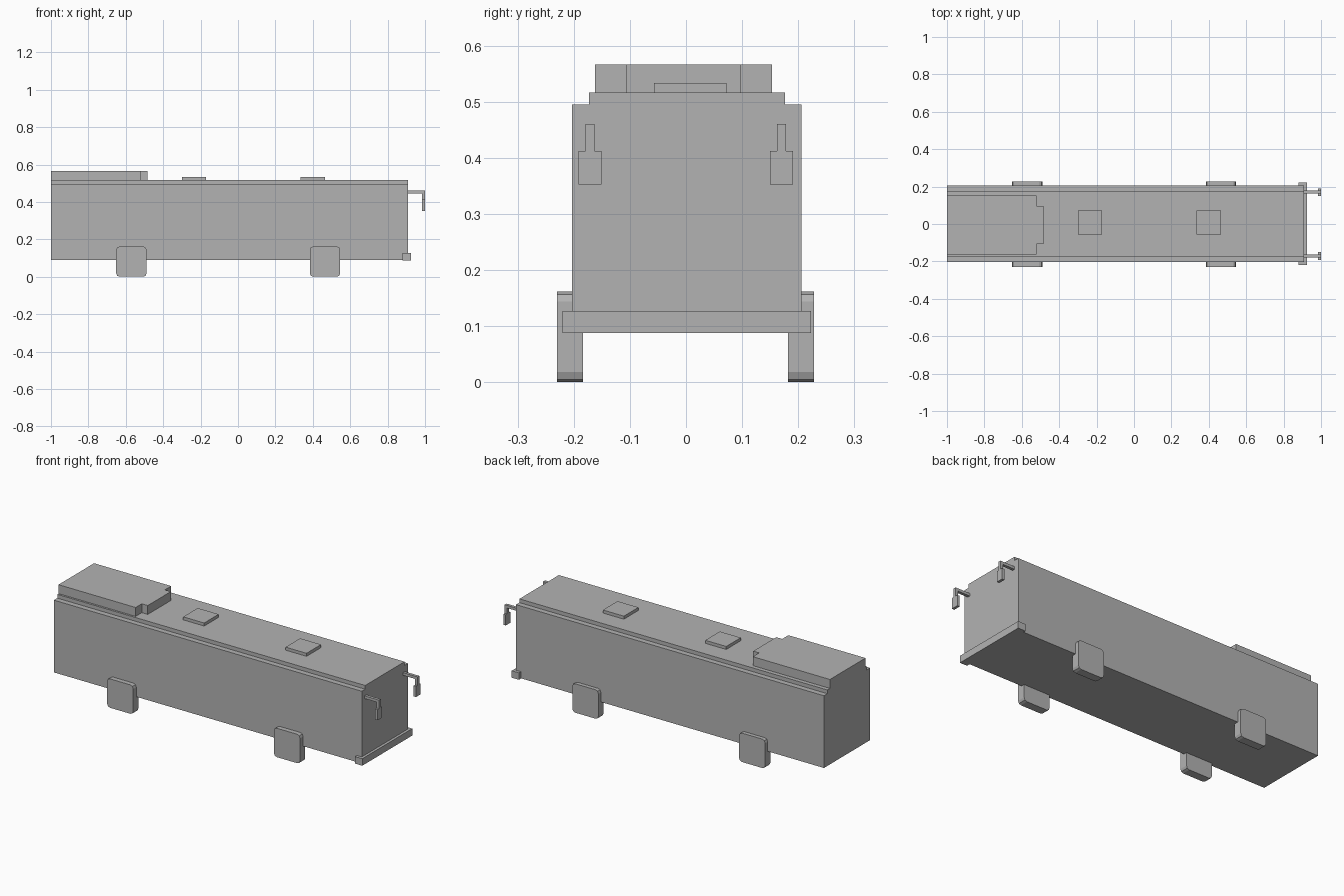
import bpy
import bmesh
from mathutils import Vector

cube = bpy.data.objects.get("Cube")
if cube:
    bpy.data.objects.remove(cube, do_unlink=True)

grey = bpy.data.materials.new("plain_grey")
grey.use_nodes = True
COLOUR = (0.45, 0.45, 0.45, 1)
grey.diffuse_color = COLOUR
grey.node_tree.nodes["Principled BSDF"].inputs["Base Color"].default_value = COLOUR


def finish(name, bm):
    bmesh.ops.recalc_face_normals(bm, faces=bm.faces)
    mesh = bpy.data.meshes.new(name)
    bm.to_mesh(mesh)
    bm.free()
    mesh.materials.append(grey)
    obj = bpy.data.objects.new(name, mesh)
    bpy.context.collection.objects.link(obj)
    return obj


def box(name, x, y, z):
    """Box from (min, max) ranges."""
    bm = bmesh.new()
    bmesh.ops.create_cube(bm, size=1)
    for v in bm.verts:
        v.co = Vector(r[0] if c < 0 else r[1] for r, c in zip((x, y, z), v.co))
    return finish(name, bm)


def prism(name, points, axis, low, high):
    """Extrude a 2D outline along x (outline in y, z) or z (outline in x, y)."""
    bm = bmesh.new()
    place = (lambda a, b: (low, a, b)) if axis == "x" else (lambda a, b: (a, b, low))
    face = bm.faces.new([bm.verts.new(place(a, b)) for a, b in points])
    moved = bmesh.ops.extrude_face_region(bm, geom=[face])["geom"]
    shift = Vector((high - low, 0, 0)) if axis == "x" else Vector((0, 0, high - low))
    bmesh.ops.translate(bm, vec=shift, verts=[g for g in moved if isinstance(g, bmesh.types.BMVert)])
    return finish(name, bm)


# Long body with a stepped roof edge
prism("body", [(-.203, .09), (.206, .09), (.206, .495), (.176, .495),
               (.176, .516), (-.173, .516), (-.173, .495), (-.203, .495)], "x", -1, .91)

# Roof unit with a narrower nose
prism("roof_unit", [(-1, -.162), (-.522, -.162), (-.522, -.107), (-.485, -.107),
                    (-.485, .097), (-.522, .097), (-.522, .153), (-1, .153)], "z", .516, .566)

# Roof hatches
for side, x in (("right", -.235), ("left", .4)):
    box(f"roof_hatch_{side}", (x - .065, x + .065), (-.057, .072), (.51, .533))

# Bumper across the cab end
box("bumper", (.88, .925), (-.22, .223), (.088, .127))

# Blocky wheels with rounded corners
for side, x in (("right", -.57), ("left", .465)):
    for end, y in (("front", (-.23, -.184)), ("back", (.182, .228))):
        wheel = box(f"wheel_{end}_{side}", (x - .081, x + .081), y, (0, .162))
        bm = bmesh.new()
        bm.from_mesh(wheel.data)
        edges = [e for e in bm.edges if abs(e.verts[0].co.y - e.verts[1].co.y) > .01]
        bmesh.ops.bevel(bm, geom=edges, offset=.018, segments=2, profile=.5, affect="EDGES")
        bm.to_mesh(wheel.data)
        bm.free()

# Mirrors: arm, drop rod and plate
for end, y in (("front", -.171), ("back", .17)):
    box(f"mirror_arm_{end}", (.9, .985), (y - .008, y + .008), (.445, .46))
    box(f"mirror_rod_{end}", (.985, 1), (y - .008, y + .008), (.412, .46))
    box(f"mirror_plate_{end}", (.985, 1), (y - .0205, y + .0205), (.352, .412))
